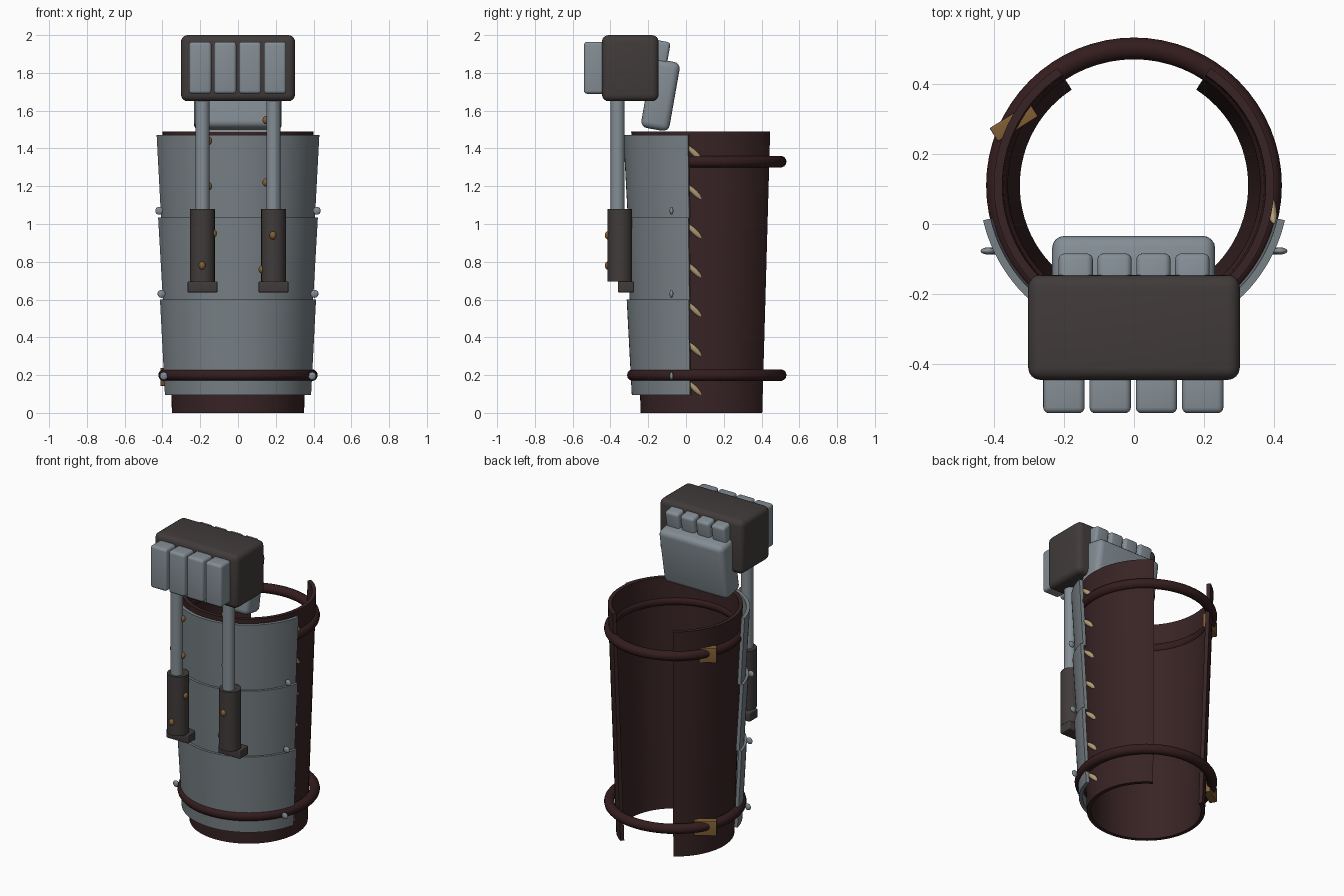
import bpy, bmesh, math
from mathutils import Matrix, Vector

if "Cube" in bpy.data.objects:
    bpy.data.objects.remove(bpy.data.objects["Cube"])

CY = 0.11  # sleeve axis y


def mat(name, r, g, b):
    m = bpy.data.materials.new(name)
    m.diffuse_color = (r, g, b, 1)
    m.use_nodes = True
    m.node_tree.nodes["Principled BSDF"].inputs["Base Color"].default_value = m.diffuse_color
    return m


LEATHER = mat("dark leather", 0.040, 0.017, 0.018)
STRAP = mat("strap leather", 0.034, 0.012, 0.013)
PLATE = mat("plate steel", 0.19, 0.22, 0.24)
STEEL = mat("light steel", 0.23, 0.27, 0.30)
IRON = mat("dark iron", 0.052, 0.044, 0.042)
BRASS = mat("aged brass", 0.22, 0.115, 0.035)
CORD = mat("tan cord", 0.45, 0.34, 0.18)


def finish(name, bm, material, angle=35):
    bmesh.ops.recalc_face_normals(bm, faces=bm.faces)
    me = bpy.data.meshes.new(name)
    bm.to_mesh(me)
    bm.free()
    me.materials.append(material)
    me.polygons.foreach_set("use_smooth", [True] * len(me.polygons))
    me.set_sharp_from_angle(angle=math.radians(angle))
    ob = bpy.data.objects.new(name, me)
    bpy.context.collection.objects.link(ob)
    return ob


def place(loc, rot=(0, 0, 0), size=(1, 1, 1)):
    r = Matrix.Rotation(rot[2], 4, 'Z') @ Matrix.Rotation(rot[1], 4, 'Y') @ Matrix.Rotation(rot[0], 4, 'X')
    return Matrix.Translation(loc) @ r @ Matrix.Diagonal((*size, 1))


def box(name, loc, size, material, bevel=0.0, rot=(0, 0, 0)):
    bm = bmesh.new()
    bmesh.ops.create_cube(bm, size=1, matrix=Matrix.Diagonal((*size, 1)))
    if bevel:
        bmesh.ops.bevel(bm, geom=bm.edges[:], offset=bevel, segments=4, profile=0.5, affect='EDGES')
    bm.transform(place(loc, rot))
    return finish(name, bm, material)


def cylinder(name, x, y, z0, z1, r, material):
    bm = bmesh.new()
    bmesh.ops.create_cone(bm, cap_ends=True, segments=32, radius1=r, radius2=r, depth=z1 - z0,
                          matrix=Matrix.Translation((x, y, (z0 + z1) / 2)))
    return finish(name, bm, material)


def ball(name, loc, size, material, rot=(0, 0, 0)):
    bm = bmesh.new()
    bmesh.ops.create_uvsphere(bm, u_segments=16, v_segments=10, radius=1, matrix=place(loc, rot, size))
    return finish(name, bm, material, 80)


def arc_shell(name, a0, a1, z0, z1, r0, r1, thick, material, n=48):
    """Open, tapered, solid-walled arc around the sleeve axis."""
    bm = bmesh.new()
    rings = []
    for i in range(n + 1):
        a = math.radians(a0 + (a1 - a0) * i / n)
        prof = ((r0, z0), (r1, z1), (r1 - thick, z1), (r0 - thick, z0))
        rings.append([bm.verts.new((r * math.cos(a), CY + r * math.sin(a), z)) for r, z in prof])
    for p, q in zip(rings, rings[1:]):
        for k in range(4):
            bm.faces.new((p[k], p[(k + 1) % 4], q[(k + 1) % 4], q[k]))
    bm.faces.new(rings[0])
    bm.faces.new(rings[-1])
    return finish(name, bm, material)


def ring(name, z, major, minor, material, n=64, m=14):
    bm = bmesh.new()
    vs = []
    for i in range(n):
        a = 2 * math.pi * i / n
        for j in range(m):
            b = 2 * math.pi * j / m
            r = major + minor * math.cos(b)
            vs.append(bm.verts.new((r * math.cos(a), CY + r * math.sin(a), z + minor * math.sin(b))))
    for i in range(n):
        for j in range(m):
            i2, j2 = (i + 1) % n, (j + 1) % m
            bm.faces.new((vs[i * m + j], vs[i2 * m + j], vs[i2 * m + j2], vs[i * m + j2]))
    return finish(name, bm, material, 80)


# leather sleeve, open at the back
arc_shell("leather_sleeve", 123, 417, 0, 1.49, 0.35, 0.40, 0.024, LEATHER, 64)

# three overlapping front plates
for i, (z0, z1, r0, r1) in enumerate(((0.095, 0.60, 0.397, 0.424),
                                      (0.595, 1.035, 0.408, 0.434),
                                      (1.03, 1.47, 0.418, 0.442))):
    arc_shell(f"front_plate_{i + 1}", -167, -13, z0, z1, r0, r1, 0.022, PLATE)

# straps with buckles
for label, z in (("lower", 0.2), ("upper", 1.33)):
    ring(label + "_strap", z, 0.391, 0.031, STRAP)
    box(label + "_buckle", (-0.343, 0.29, z - 0.01), (0.135, 0.045, 0.095), BRASS, 0.004,
        (0, 0, math.radians(32)))

# plate side rivets
for s in (-1, 1):
    for i, z in enumerate((0.195, 0.63, 1.07)):
        ball(f"plate_rivet_{i}_{'right' if s > 0 else 'left'}",
             (s * (0.393 + 0.012 * i), -0.077, z), (0.021, 0.01, 0.021), STEEL)

# diagonal lacing beside the plate edge
for i in range(7):
    z = 1.375 - 0.2075 * i
    r = 0.35 + 0.05 * z / 1.49
    ball(f"lace_{i + 1}", (math.sqrt(r * r - 0.07 ** 2) + 0.002, 0.045, z),
         (0.014, 0.062, 0.015), CORD, (math.radians(-43), 0, math.radians(10)))

# pistons
for s in (-1, 1):
    side = "right" if s > 0 else "left"
    x = 0.188 * s
    cylinder(f"piston_rod_{side}", x, -0.362, 1.0, 1.70, 0.037, STEEL)
    cylinder(f"piston_housing_{side}", x, -0.35, 0.695, 1.08, 0.065, IRON)
    box(f"piston_foot_{side}", (x, -0.318, 0.667), (0.158, 0.085, 0.058), IRON, 0.006)

# small brass studs on the pistons
for i, (x, y, z) in enumerate(((-0.155, -0.35, 1.44), (-0.155, -0.35, 1.20), (-0.13, -0.36, 0.95),
                               (-0.19, -0.412, 0.78), (0.148, -0.35, 1.55), (0.148, -0.35, 1.22),
                               (0.185, -0.412, 0.94), (0.127, -0.36, 0.76))):
    ball(f"brass_stud_{i + 1}", (x, y, z), (0.018, 0.018, 0.022), BRASS)

# hammer head block
box("head_block", (0, -0.295, 1.825), (0.604, 0.30, 0.35), IRON, 0.035)

# front finger plates and rear knuckles
for i in range(4):
    k = i - 1.5
    box(f"front_finger_{i + 1}", (0.132 * k - 0.002, -0.475, 1.827), (0.118, 0.13, 0.275), STEEL, 0.017)
    box(f"rear_knuckle_{i + 1}", (0.111 * k, -0.14, 1.885), (0.098, 0.09, 0.17), STEEL, 0.018,
        (math.radians(-10), 0, 0))

# tilted back-of-hand plate
box("hand_plate", (-0.001, -0.135, 1.683), (0.465, 0.152, 0.37), STEEL, 0.035, (math.radians(-10), 0, 0))
